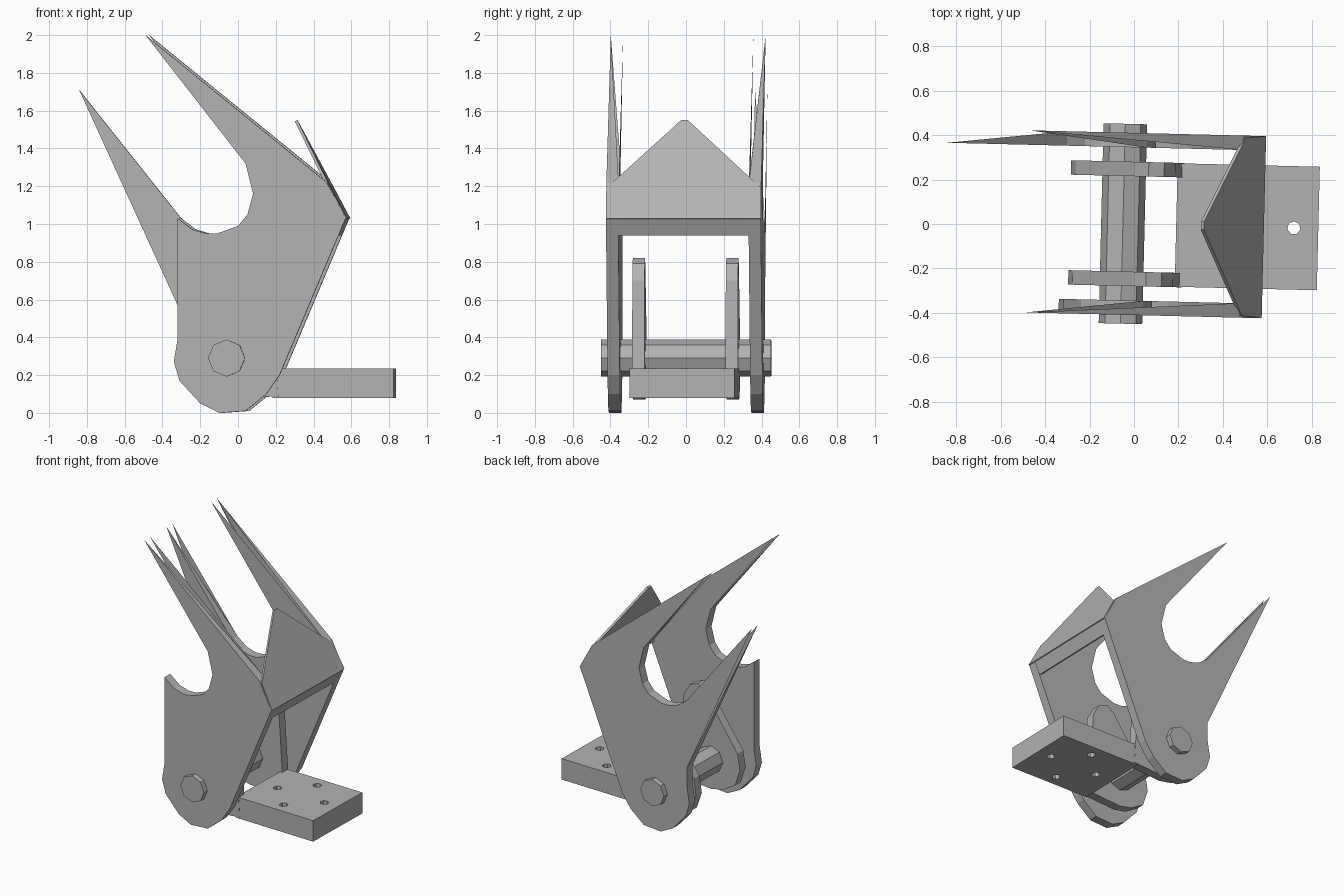
import bpy, bmesh, math
from mathutils import Matrix

cube = bpy.data.objects.get("Cube")
if cube:
    bpy.data.objects.remove(cube, do_unlink=True)

TURN = Matrix.Rotation(math.radians(-1.4), 4, 'Z')   # whole assembly sits slightly turned

steel = bpy.data.materials.new("grey_steel")
steel.use_nodes = True
GREY = (0.45, 0.45, 0.45, 1)
steel.diffuse_color = GREY
steel.node_tree.nodes["Principled BSDF"].inputs["Base Color"].default_value = GREY


def finish(name, bm):
    bmesh.ops.recalc_face_normals(bm, faces=bm.faces)
    bm.transform(TURN)
    me = bpy.data.meshes.new(name)
    bm.to_mesh(me)
    bm.free()
    me.materials.append(steel)
    ob = bpy.data.objects.new(name, me)
    bpy.context.collection.objects.link(ob)
    return ob


def slab(name, outline, y_out, y_in, tips=None):
    """Extrude an (x, z) outline along y. Spike tips are split: the rim closes
    onto one side only ('out' or 'in'), the other side ends as a thin sheet."""
    tips = tips or {}
    bm = bmesh.new()
    out = [bm.verts.new((x, y_out, z)) for x, z in outline]
    inn = [bm.verts.new((x, y_in, z)) for x, z in outline]
    bm.faces.new(out)
    bm.faces.new(inn[::-1])
    n = len(outline)
    for i in range(n):
        j = (i + 1) % n
        if outline[i] in tips or outline[j] in tips:
            tip, base = (i, j) if outline[i] in tips else (j, i)
            keep = out if tips[outline[tip]] == 'out' else inn
            bm.faces.new((keep[tip], out[base], inn[base]))
        else:
            bm.faces.new((out[i], out[j], inn[j], inn[i]))
    return finish(name, bm)


def rod(name, x, y, z, radius, depth, sides, axis='Y'):
    bm = bmesh.new()
    bmesh.ops.create_cone(bm, cap_ends=True, segments=sides, radius1=radius,
                          radius2=radius, depth=depth)
    if axis == 'Y':
        bm.transform(Matrix.Rotation(math.pi / 2, 4, 'X'))
    bm.transform(Matrix.Translation((x, y, z)))
    return finish(name, bm)


# Side plates: shared jaw curve, upper spike and rounded foot
UPPER = (-0.48, 2.0)
LOWER = (-0.85, 1.71)
jaw = [(-0.31, 1.03), (-0.23, 0.97), (-0.16, 0.95), (-0.1, 0.95), (0.01, 0.99),
       (0.06, 1.05), (0.09, 1.16), (0.05, 1.32), UPPER, (0.48, 1.22), (0.58, 1.03)]
foot = [(0.23, 0.2), (0.16, 0.1), (0.05, 0.01), (-0.09, 0.0), (-0.19, 0.05),
        (-0.3, 0.17), (-0.33, 0.27), (-0.31, 0.39), (-0.31, 0.53)]
slab("front_side_plate", jaw + foot, -0.41, -0.345, {UPPER: 'out'})
slab("back_side_plate", jaw + foot + [LOWER], 0.41, 0.345,
     {UPPER: 'out', LOWER: 'in'})

# Crossbar joining the plates
slab("crossbar", [(0.58, 1.03), (0.541, 0.94), (0.515, 0.955), (0.55, 1.03)], -0.41, 0.41)

# Pointed blade leaning inward from the crossbar
bm = bmesh.new()
half = [(0.41, 0.585, 1.03), (0.4, 0.495, 1.2), (0.018, 0.315, 1.55)]
rim = [(x, y, z) for y, x, z in half] + [(x, -y, z) for y, x, z in half[::-1]]
outer = [bm.verts.new(p) for p in rim]
inner = [bm.verts.new((x - 0.014, y, z - 0.006)) for x, y, z in rim]
bm.faces.new(outer)
bm.faces.new(inner[::-1])
for i in range(len(rim)):
    j = (i + 1) % len(rim)
    bm.faces.new((outer[i], outer[j], inner[j], inner[i]))
finish("pointed_blade", bm)

# Hinge pin
rod("hinge_pin", -0.05, 0, 0.29, 0.098, 0.9, 8)

# Lugs standing on the mounting plate
lug = [(0.22, 0.09), (0.21, 0.24), (0.18, 0.7), (0.13, 0.79), (0.06, 0.82), (0.0, 0.77),
       (-0.27, 0.39), (-0.29, 0.27), (-0.25, 0.15), (-0.15, 0.09), (-0.05, 0.07)]
for name, s in (("front_lug", -1), ("back_lug", 1)):
    slab(name, lug, s * 0.28, s * 0.215)

# Mounting plate with four holes in a diamond
plate = slab("mounting_plate", [(0.19, 0.08), (0.83, 0.08), (0.83, 0.235), (0.19, 0.235)],
             -0.278, 0.278)
for x, y in ((0.72, 0), (0.33, 0), (0.52, 0.19), (0.52, -0.19)):
    cutter = rod("hole_cutter", x, y, 0.16, 0.03, 0.4, 7, 'Z')
    cutter.hide_render = True
    cutter.hide_set(True)
    mod = plate.modifiers.new("hole", 'BOOLEAN')
    mod.operation = 'DIFFERENCE'
    mod.solver = 'EXACT'
    mod.object = cutter
bpy.context.view_layer.update()
baked = bpy.data.meshes.new_from_object(
    plate.evaluated_get(bpy.context.evaluated_depsgraph_get()))
plate.modifiers.clear()
plate.data = baked
for ob in [o for o in bpy.data.objects if o.name.startswith("hole_cutter")]:
    bpy.data.objects.remove(ob, do_unlink=True)
